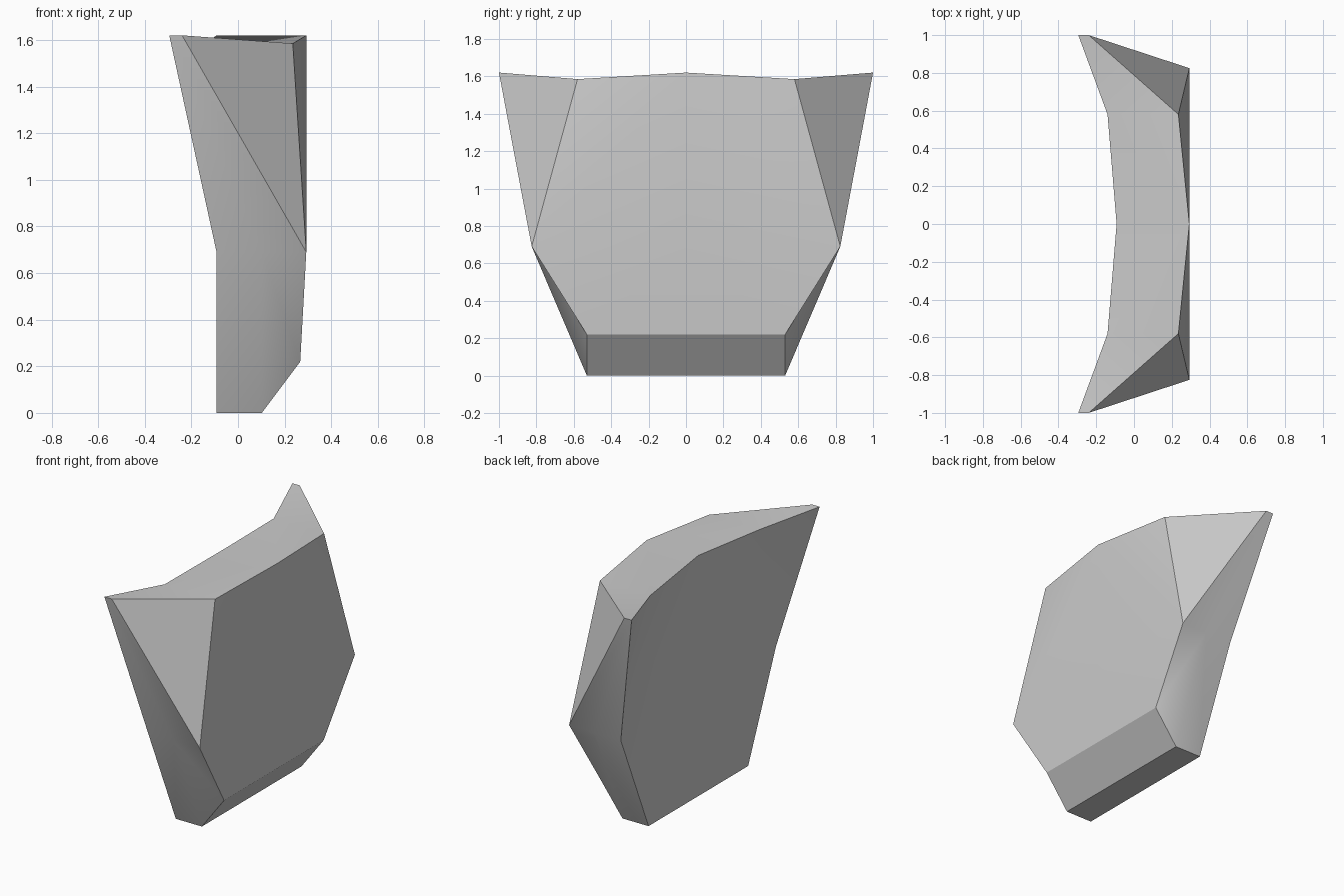
import bpy
import bmesh
import math

if "Cube" in bpy.data.objects:
    bpy.data.objects.remove(bpy.data.objects["Cube"], do_unlink=True)

# One grey for the whole slab
grey = bpy.data.materials.new("stone_grey")
grey.use_nodes = True
colour = (0.6, 0.6, 0.6, 1)
grey.diffuse_color = colour
grey.node_tree.nodes["Principled BSDF"].inputs["Base Color"].default_value = colour

# Corner points of one half (the +y half)
OUT, INN, FOOT, TOP, RIM, WAIST = 0.293, -0.092, 0.102, 1.62, 1.585, 0.69
points = {
    "out_top_mid": (OUT, 0, TOP), "out_rim": (0.235, 0.58, RIM),
    "out_waist": (OUT, 0.825, WAIST), "out_waist_mid": (OUT, 0, WAIST),
    "out_low": (0.267, 0.53, 0.22), "out_low_mid": (0.267, 0, 0.22),
    "foot": (FOOT, 0.53, 0), "foot_mid": (FOOT, 0, 0),
    "side_waist": (FOOT, 0.825, WAIST),
    "inn_top_mid": (INN, 0, TOP), "inn_rim": (-0.14, 0.58, RIM),
    "inn_waist": (INN, 0.825, WAIST),
    "inn_foot": (INN, 0.53, 0), "inn_foot_mid": (INN, 0, 0),
    "tip_inn": (-0.295, 1, TOP), "tip_out": (-0.24, 1, TOP),
}

faces = [
    # outer face
    "out_top_mid out_rim out_waist", "out_top_mid out_waist out_waist_mid",
    "out_waist_mid out_waist out_low out_low_mid",
    # bevelled base
    "out_low_mid out_low foot foot_mid", "foot_mid foot inn_foot inn_foot_mid",
    # corner facet and side
    "out_rim tip_out out_waist", "tip_out tip_inn inn_waist side_waist out_waist",
    "side_waist inn_waist inn_foot foot", "side_waist foot out_low",
    "side_waist out_low out_waist",
    # top
    "out_top_mid inn_top_mid inn_rim out_rim", "out_rim inn_rim tip_inn tip_out",
    # inner face
    "inn_top_mid inn_foot_mid inn_foot inn_waist", "inn_top_mid inn_waist inn_rim",
    "inn_rim inn_waist tip_inn",
]

# Build both halves and weld them along the middle
bm = bmesh.new()
for side in (1, -1):
    verts = {n: bm.verts.new((x, y * side, z)) for n, (x, y, z) in points.items()}
    for face in faces:
        bm.faces.new([verts[n] for n in face.split()])
bmesh.ops.remove_doubles(bm, verts=bm.verts[:], dist=0.0001)
bmesh.ops.recalc_face_normals(bm, faces=bm.faces[:])

mesh = bpy.data.meshes.new("faceted_slab")
bm.to_mesh(mesh)
bm.free()
mesh.materials.append(grey)
slab = bpy.data.objects.new("faceted_slab", mesh)
bpy.context.collection.objects.link(slab)

# Soft shading across shallow creases only
bpy.ops.object.select_all(action="DESELECT")
slab.select_set(True)
bpy.context.view_layer.objects.active = slab
bpy.ops.object.shade_smooth_by_angle(angle=math.radians(30))
